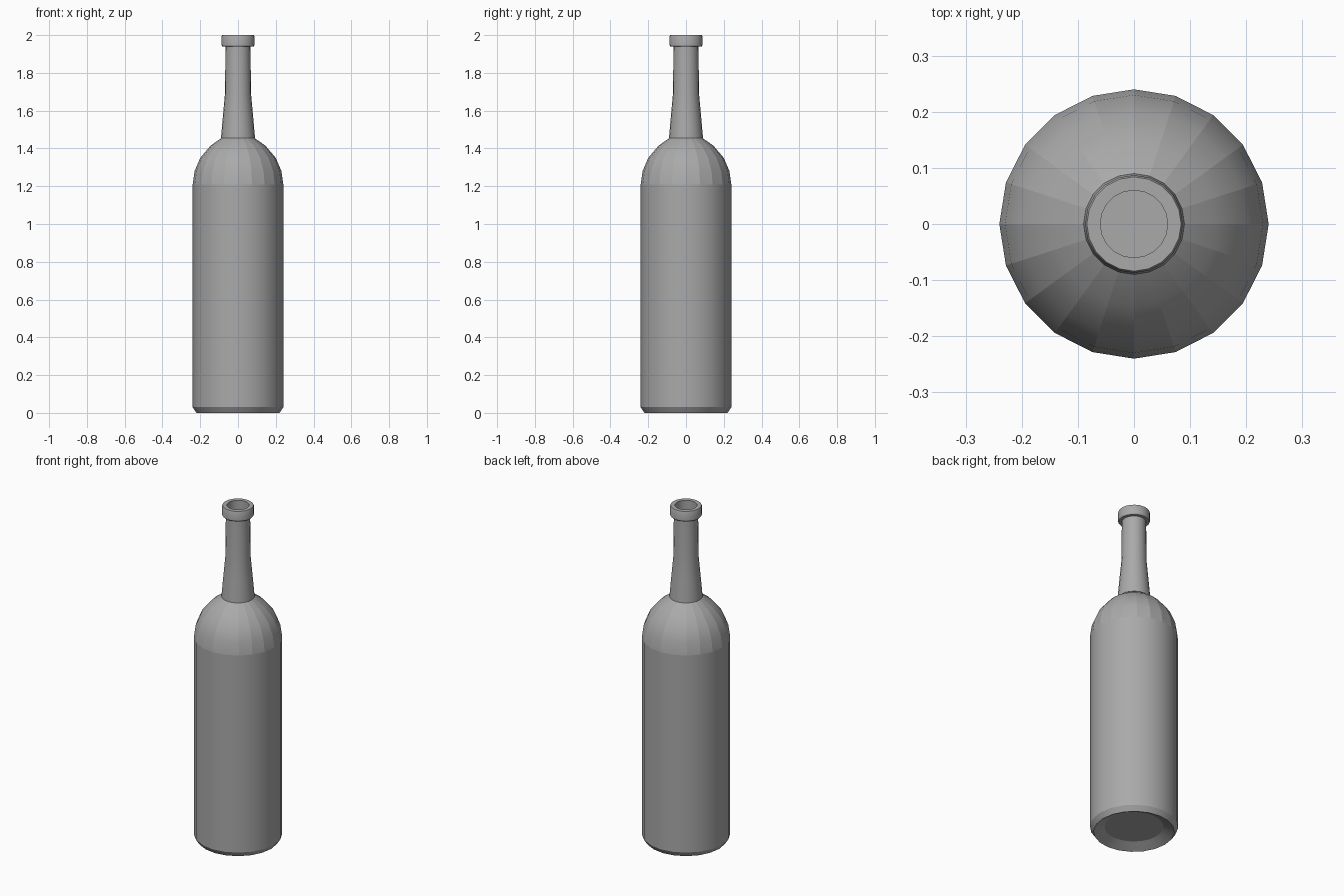
import bpy, math

cube = bpy.data.objects.get("Cube")
if cube:
    bpy.data.objects.remove(cube, do_unlink=True)

SIDES = 20

glass = bpy.data.materials.new("grey_glass")
glass.use_nodes = True
GREY = (0.4, 0.4, 0.4, 1)
glass.diffuse_color = GREY
glass.node_tree.nodes["Principled BSDF"].inputs["Base Color"].default_value = GREY


def lathe(name, profile, cap_end=False, faceted=None):
    """Revolve (radius, height) points; faceted is a height range with hard upright edges."""
    verts = []
    for r, z in profile:
        for i in range(SIDES):
            a = math.tau * i / SIDES
            verts.append((r * math.cos(a), r * math.sin(a), z))
    faces = []
    for k in range(len(profile) - 1):
        for i in range(SIDES):
            j = (i + 1) % SIDES
            a, b = k * SIDES, (k + 1) * SIDES
            faces.append((a + i, a + j, b + j, b + i))
    if cap_end:
        start = (len(profile) - 1) * SIDES
        faces.append(tuple(range(start, start + SIDES)))
    mesh = bpy.data.meshes.new(name)
    mesh.from_pydata(verts, [], faces)
    mesh.update()
    mesh.materials.append(glass)
    obj = bpy.data.objects.new(name, mesh)
    bpy.context.collection.objects.link(obj)
    bpy.ops.object.select_all(action="DESELECT")
    obj.select_set(True)
    bpy.context.view_layer.objects.active = obj
    bpy.ops.object.shade_smooth_by_angle(angle=math.radians(30))
    if faceted:
        low, high = faceted
        for e in mesh.edges:
            z0, z1 = sorted(mesh.vertices[v].co.z for v in e.vertices)
            upright = z1 - z0 > 0.01 and z0 > low - 0.001 and z1 < high + 0.001
            seam = abs(z0 - low) < 0.001 and abs(z1 - low) < 0.001
            if upright or seam:
                e.use_edge_sharp = True
    return obj


# Hollow body: recessed base, chamfer, straight wall and faceted shoulder
lathe("base_recess", [(0.22, 0), (0.16, 0.03)][::-1])
lathe("base_floor", [(0.16, 0.03)], cap_end=True)
lathe("body", [(0.22, 0), (0.24, 0.03), (0.24, 1.21), (0.23, 1.28),
               (0.2, 1.35), (0.145, 1.415), (0.08, 1.46)], faceted=(1.21, 1.46))

# Neck with a raised collar and an open bore
lathe("neck", [(0.08, 1.455), (0.09, 1.455), (0.08, 1.57), (0.069, 1.69), (0.066, 1.94),
               (0.083, 1.94), (0.087, 1.946), (0.087, 1.994), (0.084, 2.0),
               (0.06, 2.0), (0.06, 1.69), (0.08, 1.455)])
